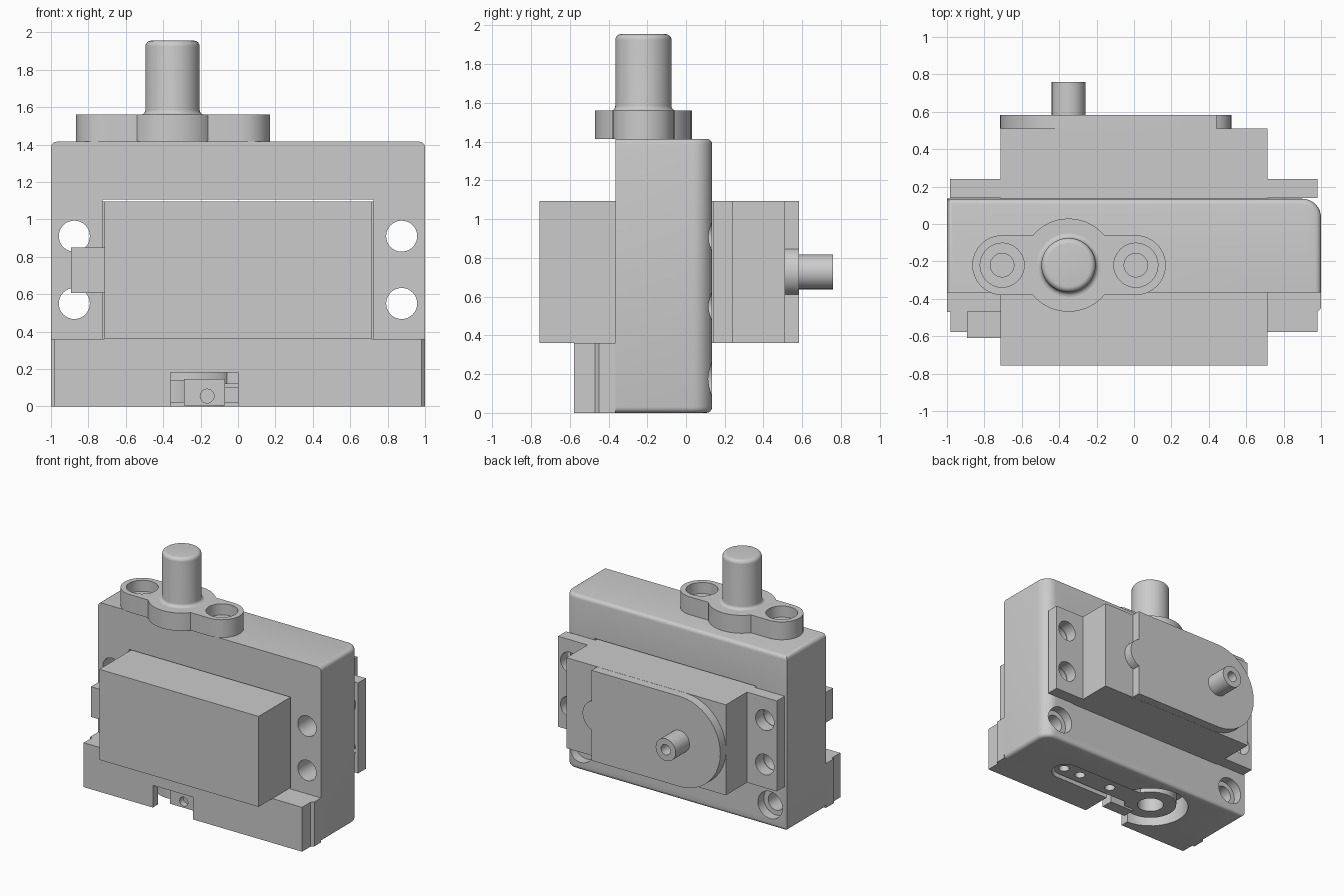
import bpy, bmesh, math
from mathutils import Matrix

cube = bpy.data.objects.get("Cube")
if cube:
    bpy.data.objects.remove(cube, do_unlink=True)

grey = bpy.data.materials.new("light grey plastic")
grey.use_nodes = True
COLOR = (0.6, 0.6, 0.6, 1)
grey.diffuse_color = COLOR
grey.node_tree.nodes["Principled BSDF"].inputs["Base Color"].default_value = COLOR
parts = []


def finish(bm, name):
    bmesh.ops.recalc_face_normals(bm, faces=bm.faces)
    mesh = bpy.data.meshes.new(name)
    bm.to_mesh(mesh)
    bm.free()
    mesh.materials.append(grey)
    ob = bpy.data.objects.new(name, mesh)
    bpy.context.collection.objects.link(ob)
    parts.append(ob)
    return ob


def prism_mesh(points, low, high, axis="Z"):
    """Extrude a flat outline; axis Y takes (x, z) points, axis Z takes (x, y)."""
    bm = bmesh.new()
    place = (lambda a, b, h: (a, b, h)) if axis == "Z" else (lambda a, b, h: (a, h, b))
    bottom = bm.faces.new([bm.verts.new(place(a, b, low)) for a, b in points])
    step = place(0, 0, high - low)
    out = bmesh.ops.extrude_face_region(bm, geom=[bottom], use_keep_orig=True)
    bmesh.ops.translate(bm, vec=step, verts=[v for v in out["geom"] if isinstance(v, bmesh.types.BMVert)])
    return bm


def prism(name, points, low, high, axis="Z"):
    return finish(prism_mesh(points, low, high, axis), name)


def box(name, x, y, z):
    return prism(name, [(x[0], y[0]), (x[1], y[0]), (x[1], y[1]), (x[0], y[1])], *z)


def arc(cx, cy, r, start, end, n=16):
    steps = [math.radians(start + (end - start) * i / n) for i in range(n + 1)]
    return [(cx + r * math.cos(a), cy + r * math.sin(a)) for a in steps]


def rod(name, cx, cy, r, low, high, axis="Z"):
    return prism(name, arc(cx, cy, r, 0, 360, 32)[:-1], low, high, axis)


def stadium(name, x0, x1, y, r, low, high):
    return prism(name, arc(x0, y, r, 90, 270) + arc(x1, y, r, -90, 90), low, high)


def boolean(ob, tools, mode="DIFFERENCE"):
    bpy.context.view_layer.objects.active = ob
    for tool in tools:
        mod = ob.modifiers.new("shape", "BOOLEAN")
        mod.operation, mod.solver, mod.object = mode, "EXACT", tool
        bpy.ops.object.modifier_apply(modifier=mod.name)


def discard(tools):
    for tool in tools:
        parts.remove(tool)
        bpy.data.objects.remove(tool, do_unlink=True)


AX, AY = -0.35, -0.22     # output shaft axis
FRONT, BACK = -0.365, 0.135
MID = 0.728               # motor centre height

# Housing: one large rounded corner, softened top and bottom edges
outline = [(-1, FRONT), (1, FRONT)] + arc(0.9, BACK - 0.1, 0.1, 0, 90, 8) + [(-1, BACK)]
bm = prism_mesh(outline, 0, 1.415)
rim = [e for e in bm.edges
       if abs(e.verts[0].co.z - e.verts[1].co.z) < 0.001
       and not all(abs(v.co.y - FRONT) < 0.001 for v in e.verts)]
bmesh.ops.bevel(bm, geom=rim, offset=0.03, segments=4, profile=0.5, affect="EDGES")
housing = finish(bm, "housing")

# Front foot
foot = prism("front_foot", [(-1, FRONT), (-1, -0.47), (-0.98, -0.47), (-0.98, -0.578),
                            (0.98, -0.578), (0.98, -0.47), (1, -0.45), (1, FRONT)], 0, 0.36)

# Screw holes shared by the housing and the motor flange
flange_holes = [rod("hole", sx * 0.875, z, 0.083, -0.7, 0.4, "Y")
                for sx in (-1, 1) for z in (0.55, 0.91)]

# Motor pocket and counterbored rear screw holes
pocket = box("pocket", (-0.725, 0.725), (-0.7, 0.4), (0.36, 1.105))
rear = []
for sx in (-1, 1):
    rear.append(rod("bore", sx * 0.85, 0.175, 0.11, 0.06, 0.3, "Y"))
    rear.append(rod("hole", sx * 0.85, 0.175, 0.07, -0.15, 0.3, "Y"))

# Underside recess for the lever
recess = [rod("recess", AX, AY, 0.29, -0.1, 0.18),
          box("notch", (-0.36, 0), (-0.7, AY), (-0.1, 0.18)),
          stadium("slot", AX, 0.5, AY, 0.11, -0.1, 0.12)]
boolean(housing, flange_holes + [pocket] + rear + recess)
boolean(foot, recess)
discard([pocket] + rear + recess)

# Motor case with mounting flange
case = box("motor_case", (-0.715, 0.715), (-0.757, 0.51), (0.361, 1.095))
flange = box("motor_flange", (-0.983, 0.98), (0.14, 0.24), (0.361, 1.095))
boolean(flange, flange_holes)
discard(flange_holes)

# Gear cover with a round end and a small bulge
bulge = math.degrees(math.asin(0.118 / 0.126))
prism("gear_cover", arc(AX, MID, 0.366, 90, 270, 32) + [(0.44, 0.362)]
      + arc(0.394, MID, 0.126, -bulge, bulge) + [(0.44, 1.094)], 0.51, 0.583, "Y")

# Hollow output pin and cable outlet
pin = rod("output_pin", AX, MID, 0.09, 0.58, 0.76, "Y")
bore = rod("bore", AX, MID, 0.042, 0.66, 0.9, "Y")
boolean(pin, [bore])
discard([bore])
box("cable_outlet", (-0.893, -0.715), (-0.61, -0.468), (0.605, 0.85))

# Top bracket: round hub with two counterbored lobes
LOBES = (-0.705, 0.01)
bracket = stadium("top_bracket", *LOBES, AY, 0.16, 1.415, 1.56)
hub = rod("hub", AX, AY, 0.25, 1.415, 1.56)
boolean(bracket, [hub], "UNION")
wells = [rod("well", x, AY, r, z, 1.7) for x in LOBES for r, z in ((0.118, 1.47), (0.063, 1.43))]
boolean(bracket, wells)
discard([hub] + wells)

# Post: turned profile with a flared base and rounded tip
profile = [(0, 1.55), (0.17, 1.55)] + arc(0.17, 1.585, 0.025, 270, 180, 5)
profile += arc(0.115, 1.925, 0.03, 0, 90, 6) + [(0, 1.955)]
bm = bmesh.new()
verts = [bm.verts.new((r, 0, z)) for r, z in profile]
edges = [bm.edges.new(pair) for pair in zip(verts, verts[1:])]
bmesh.ops.spin(bm, geom=verts + edges, cent=(0, 0, 0), axis=(0, 0, 1),
               angle=2 * math.pi, steps=40)
bmesh.ops.remove_doubles(bm, verts=bm.verts, dist=0.0005)
bmesh.ops.transform(bm, matrix=Matrix.Translation((AX, AY, 0)), verts=bm.verts)
finish(bm, "post")

# Lever in the underside recess, with spline bore and screw holes
lever = stadium("lever", AX, 0.5, AY, 0.09, 0.02, 0.1)
wheel = rod("wheel", AX, AY, 0.2, 0.02, 0.14)
boolean(lever, [wheel], "UNION")
holes = [rod("hole", AX, AY, 0.1, -0.1, 0.3)]
holes += [rod("hole", x, AY, 0.04, -0.1, 0.3) for x in (0.06, 0.36, 0.52)]
boolean(lever, holes)
discard([wheel] + holes)

# Clamp block seen through the front notch
clamp = box("clamp_block", (-0.29, -0.07), (-0.46, -0.36), (0.005, 0.145))
screw = rod("screw", -0.165, 0.055, 0.037, -0.6, -0.41, "Y")
boolean(clamp, [screw])
discard([screw])

# Smooth the curved surfaces while keeping edges crisp
bpy.ops.object.select_all(action="DESELECT")
for ob in parts:
    ob.select_set(True)
bpy.context.view_layer.objects.active = housing
bpy.ops.object.shade_smooth_by_angle(angle=math.radians(35))
